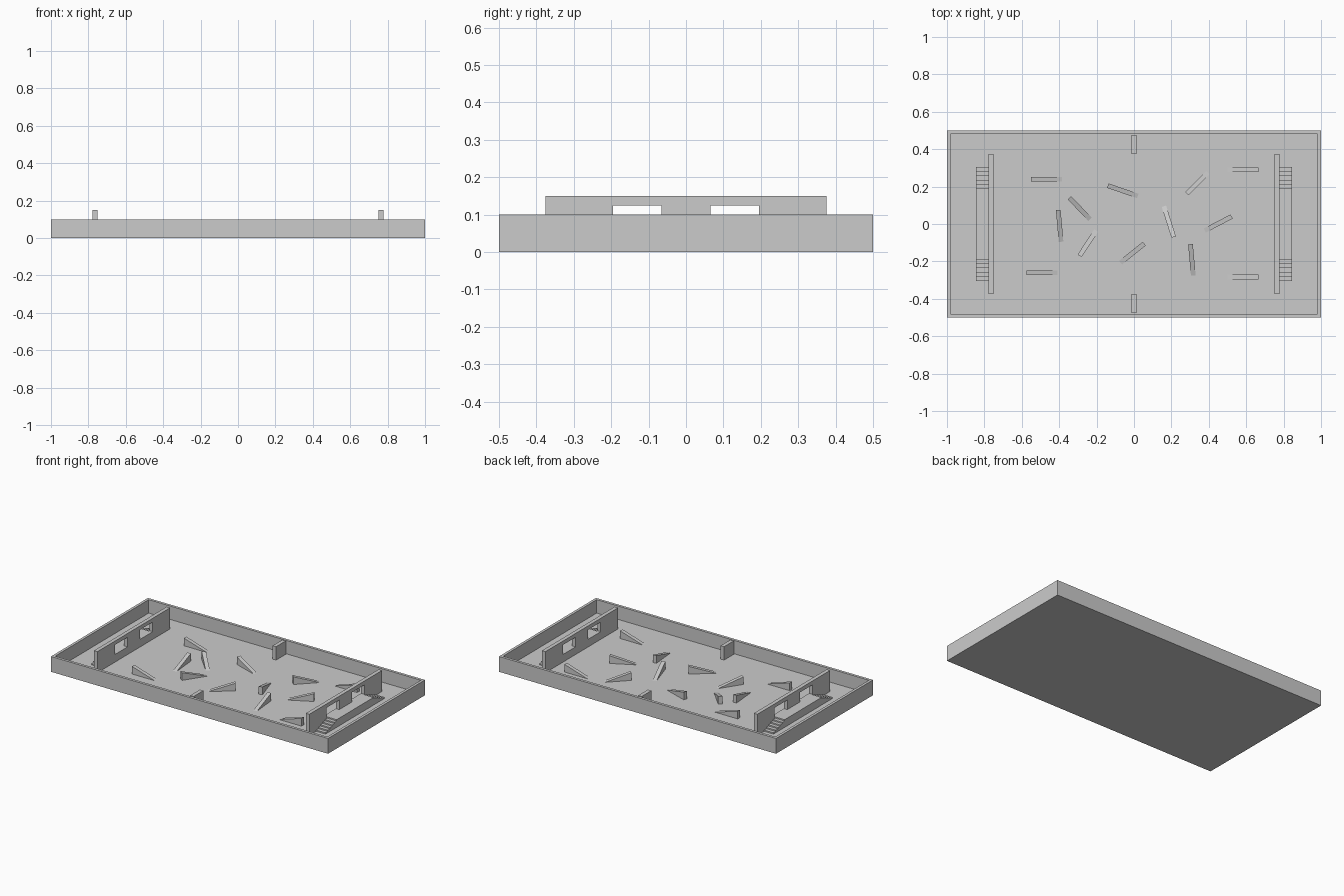
import bpy, bmesh, math
from mathutils import Matrix, Vector

if "Cube" in bpy.data.objects:
    bpy.data.objects.remove(bpy.data.objects["Cube"])

FLOOR = 0.0125   # top of the base plate
DECK = 0.0625    # height of firing decks and wedge tops
T = 0.025        # common wall thickness


def prism(name, profile, depth, matrix):
    """Extrude a 2D profile (local XY) by depth along local Z, centred."""
    bm = bmesh.new()
    face = bm.faces.new([bm.verts.new((u, v, -depth / 2)) for u, v in profile])
    ext = bmesh.ops.extrude_face_region(bm, geom=[face])
    moved = [g for g in ext["geom"] if isinstance(g, bmesh.types.BMVert)]
    bmesh.ops.translate(bm, verts=moved, vec=(0, 0, depth))
    bm.transform(matrix)
    bmesh.ops.recalc_face_normals(bm, faces=bm.faces)
    mesh = bpy.data.meshes.new(name)
    bm.to_mesh(mesh)
    bm.free()
    obj = bpy.data.objects.new(name, mesh)
    bpy.context.collection.objects.link(obj)
    return obj


def box(name, x0, x1, y0, y1, z0, z1):
    rect = [(x0, y0), (x1, y0), (x1, y1), (x0, y1)]
    return prism(name, rect, z1 - z0, Matrix.Translation((0, 0, (z0 + z1) / 2)))


# Open tray: solid slab with its upper inside hollowed out
tray = box("tray", -1, 1, -0.5, 0.5, 0, 0.1)
bm = bmesh.new()
bm.from_mesh(tray.data)
top = max(bm.faces, key=lambda f: f.calc_center_median().z)
bmesh.ops.inset_region(bm, faces=[top], thickness=T)
ext = bmesh.ops.extrude_face_region(bm, geom=[top])
bmesh.ops.delete(bm, geom=[top], context='FACES_ONLY') if top.is_valid else None
for g in ext["geom"]:
    if isinstance(g, bmesh.types.BMVert):
        g.co.z = FLOOR
bmesh.ops.recalc_face_normals(bm, faces=bm.faces)
bm.to_mesh(tray.data)
bm.free()

# Centre posts on the long walls
for side, y in (("front", -0.425), ("back", 0.425)):
    box(side + "_centre_post", -T / 2, T / 2, y - 0.05, y + 0.05, FLOOR, 0.1)

# Maps profile (u, v) to world (y, z) and depth to world x
YZ = Matrix(((0, 0, 1, 0), (1, 0, 0, 0), (0, 1, 0, 0), (0, 0, 0, 1)))

# Stepped deck outline: stairs up, flat deck, stairs down
STEPS, Y_OUT, Y_IN = 5, 0.305, 0.19
half = []
for i in range(STEPS):
    y = Y_OUT - (Y_OUT - Y_IN) * i / STEPS
    half += [(y, FLOOR + (DECK - FLOOR) * i / (STEPS + 1)),
             (y, FLOOR + (DECK - FLOOR) * (i + 1) / (STEPS + 1))]
half += [(Y_IN, FLOOR + (DECK - FLOOR) * STEPS / (STEPS + 1)), (Y_IN, DECK)]
deck_profile = half + [(-y, z) for y, z in reversed(half)]

for side, s in (("left", -1), ("right", 1)):
    # Barrier wall with two windows
    x = s * 0.7645
    wall = box(side + "_barrier", x - T / 2, x + T / 2, -0.375, 0.375, FLOOR, 0.15)
    for c in (-0.13, 0.13):
        cutter = box("window_cutter", x - 0.05, x + 0.05, c - 0.065, c + 0.065, DECK, 0.125)
        cutter.hide_render = True
        cutter.hide_set(True)
        mod = wall.modifiers.new("window", 'BOOLEAN')
        mod.operation, mod.solver, mod.object = 'DIFFERENCE', 'EXACT', cutter
    bpy.context.view_layer.objects.active = wall
    for mod in list(wall.modifiers):
        cutter = mod.object
        bpy.ops.object.modifier_apply(modifier=mod.name)
        bpy.data.objects.remove(cutter)
    # Deck with stairs behind the barrier
    prism(side + "_stair_deck", deck_profile, 0.068,
          Matrix.Translation((s * 0.811, 0, 0)) @ YZ)

# Scattered ramp wedges: high end -> low end
wedges = [
    (-0.55, 0.24, -0.385, 0.24), (-0.345, 0.14, -0.235, 0.025),
    (-0.405, 0.075, -0.39, -0.095), (-0.575, -0.26, -0.41, -0.26),
    (-0.14, 0.205, 0.02, 0.15), (0.055, -0.105, -0.072, -0.207),
    (0.212, -0.07, 0.16, 0.095), (0.283, 0.163, 0.395, 0.275),
    (-0.291, -0.17, -0.202, -0.035), (0.522, 0.04, 0.378, -0.035),
    (0.302, -0.108, 0.317, -0.275), (0.665, 0.29, 0.5, 0.29),
    (0.665, -0.283, 0.5, -0.283),
]
for i, (hx, hy, lx, ly) in enumerate(wedges):
    d = Vector((lx - hx, ly - hy))
    turn = Matrix.Rotation(math.atan2(d.y, d.x), 4, 'Z') @ Matrix.Rotation(math.pi / 2, 4, 'X')
    prism(f"ramp_wedge_{i + 1}",
          [(0, FLOOR), (d.length, FLOOR), (0, DECK)], T,
          Matrix.Translation((hx, hy, 0)) @ turn)
